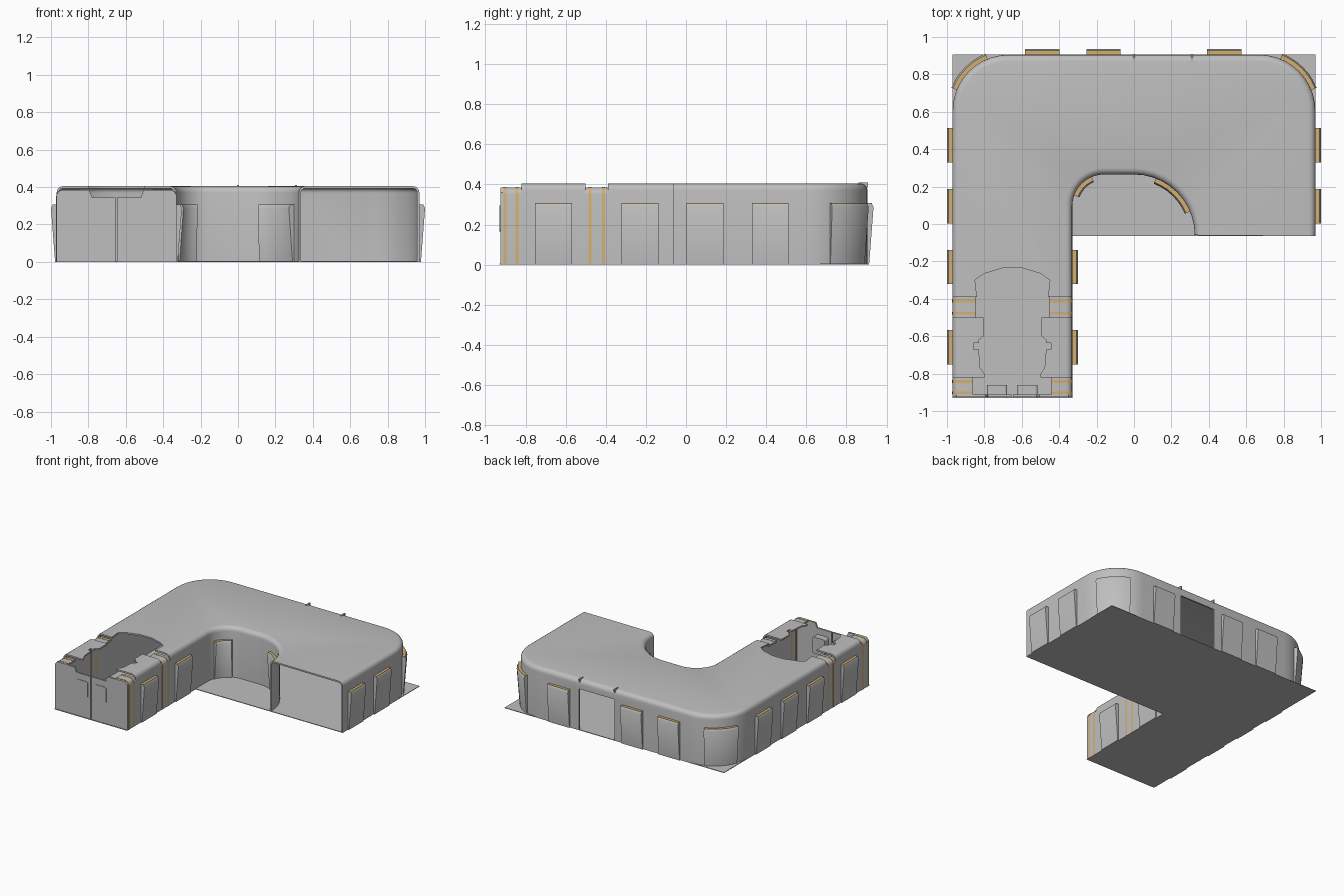
import bpy, bmesh
from math import sin, cos, radians

if "Cube" in bpy.data.objects:
    bpy.data.objects.remove(bpy.data.objects["Cube"])


def material(name, rgb):
    m = bpy.data.materials.new(name)
    m.use_nodes = True
    m.diffuse_color = (*rgb, 1)
    m.node_tree.nodes["Principled BSDF"].inputs["Base Color"].default_value = (*rgb, 1)
    return m


GREY = material("plain grey", (0.52, 0.52, 0.52))
GOLD = material("warm gold", (0.65, 0.43, 0.16))
CX = -0.65          # centre line of the long wing
HALF = 0.32         # half width of the long wing


def finish(bm, name, mat):
    mesh = bpy.data.meshes.new(name)
    bm.to_mesh(mesh)
    bm.free()
    ob = bpy.data.objects.new(name, mesh)
    ob.data.materials.append(mat)
    bpy.context.collection.objects.link(ob)
    return ob


def smooth(ob):
    bpy.ops.object.select_all(action='DESELECT')
    ob.select_set(True)
    bpy.context.view_layer.objects.active = ob
    bpy.ops.object.convert(target='MESH')
    bpy.ops.object.shade_smooth_by_angle(angle=radians(35))


def arc(cx, cy, r, a0, a1, n=10):
    angles = [radians(a0 + (a1 - a0) * i / n) for i in range(n + 1)]
    return [(cx + r * cos(a), cy + r * sin(a)) for a in angles]


def prism(name, pts, lo, hi, mat=GREY, axis='z', bevel=0):
    """Closed polygon extruded along z, or along y for upright outlines."""
    bm = bmesh.new()
    place = (lambda p, t: (p[0], p[1], t)) if axis == 'z' else (lambda p, t: (p[0], t, p[1]))
    face = bm.faces.new([bm.verts.new(place(p, lo)) for p in pts])
    new = bmesh.ops.extrude_face_region(bm, geom=[face])["geom"]
    shift = place((0, 0), hi - lo)
    bmesh.ops.translate(bm, vec=shift, verts=[v for v in new if isinstance(v, bmesh.types.BMVert)])
    bmesh.ops.recalc_face_normals(bm, faces=bm.faces)
    if bevel:
        k = 2 if axis == 'z' else 1
        edges = [e for e in bm.edges if abs((e.verts[0].co - e.verts[1].co)[k]) > (hi - lo) * .9]
        bmesh.ops.bevel(bm, geom=edges, offset=bevel, segments=3, affect='EDGES', profile=.5)
    return finish(bm, name, mat)


def rect(x0, x1, y0, y1):
    return [(x0, y0), (x1, y0), (x1, y1), (x0, y1)]


def is_open(x, y):
    """Outline edges that carry no wall: the roof hole and the open end."""
    return (y < -.2 and abs(x - CX) < HALF - .003) or (y < -.05 and x > .33)


def shell(name, pts, top, mat=GREY, thick=.012, lip=.035):
    """Thin wall and roof with a rounded eave, hollow underneath."""
    bm = bmesh.new()
    low = [bm.verts.new((x, y, 0)) for x, y in pts]
    high = [bm.verts.new((x, y, top)) for x, y in pts]
    bm.faces.new(high)
    eaves = []
    for i in range(len(pts)):
        j = (i + 1) % len(pts)
        if not is_open((pts[i][0] + pts[j][0]) / 2, (pts[i][1] + pts[j][1]) / 2):
            bm.faces.new((low[i], low[j], high[j], high[i]))
            eaves.append(bm.edges.get((high[i], high[j])))
    bmesh.ops.delete(bm, geom=[v for v in low if not v.link_faces], context='VERTS')
    bmesh.ops.recalc_face_normals(bm, faces=bm.faces)
    if max(bm.faces, key=lambda f: f.calc_area() * abs(f.normal.z)).normal.z < 0:
        bmesh.ops.reverse_faces(bm, faces=bm.faces)
    bmesh.ops.bevel(bm, geom=eaves, offset=lip, segments=4, affect='EDGES', profile=.5)
    ob = finish(bm, name, mat)
    mod = ob.modifiers.new("thickness", 'SOLIDIFY')
    mod.thickness, mod.offset = thick, -1
    return ob


def sweep(name, stations, profile, mat):
    """Carry a profile of (outward, height) points along (x, y, nx, ny) stations."""
    bm = bmesh.new()
    rings = [[bm.verts.new((x + nx * o, y + ny * o, z)) for o, z in profile]
             for x, y, nx, ny in stations]
    n = len(profile)
    for a, b in zip(rings, rings[1:]):
        for i in range(n):
            bm.faces.new((a[i], a[(i + 1) % n], b[(i + 1) % n], b[i]))
    bm.faces.new(rings[0])
    bm.faces.new(rings[-1])
    bmesh.ops.recalc_face_normals(bm, faces=bm.faces)
    smooth(finish(bm, name, mat))


# Floor slab
prism("floor_slab", [(-.97, -.93), (-.33, -.93), (-.33, -.065), (.97, -.065),
                     (.97, .905), (-.97, .905)], 0, .005)

# Main hall: courtyard curve, outer rounded corners, roof hole edge
hole = [(.19, -.39), (.2, -.3), (.15, -.265), (.05, -.235)]
outline = [(.97, -.065)] + arc(.67, .605, .3, 0, 90) + arc(-.67, .605, .3, 90, 180)
outline += [(CX - HALF, -.39)] + [(CX - d, y) for d, y in hole]
outline += [(CX + d, y) for d, y in reversed(hole)] + [(CX + HALF, -.39)]
outline += arc(-.16, .095, .17, 180, 90) + arc(0, -.06, .325, 90, 0)
hall = shell("main_hall", outline, .405)

# Rear doorway
cutter = prism("doorway_cutter", rect(0, .31, .85, .95), .005, .33)
cutter.hide_render = True
cut = hall.modifiers.new("doorway", 'BOOLEAN')
cut.operation, cut.object, cut.solver = 'DIFFERENCE', cutter, 'EXACT'
smooth(hall)
bpy.data.objects.remove(cutter)
for x in (0, .31):
    prism("doorway_stud", rect(x - .006, x + .006, .86, .908), .385, .41)

# Front wing: ribs, gold bands and roof ledges on both sides
ledge = [(.32, -.5), (.155, -.5), (.155, -.6), (.18, -.62), (.18, -.635), (.207, -.635),
         (.207, -.67), (.18, -.67), (.172, -.77), (.15, -.8), (.15, -.82), (.32, -.82)]
for side, s in (("right", -1), ("left", 1)):
    smooth(shell(side + "_roof_ledge", [(CX + s * d, y) for d, y in ledge], .405))
    for tag, y0, y1, inner in (("rear", -.5, -.39, .195), ("front", -.925, -.82, .21)):
        xs = sorted((CX + s * inner, CX + s * HALF))
        smooth(shell(f"{side}_{tag}_rib", rect(*xs, y0, y1), .385))
        for yb in (y0 + .022, y1 - .022):
            xs = sorted((CX + s * inner, CX + s * (HALF + .002)))
            smooth(shell(f"{side}_{tag}_band", rect(*xs, yb - .007, yb + .007),
                         .387, GOLD, .016))

# Front wall: two leaves, each with a boxed window
leaf = [(.004, 0), (.32, 0), (.32, .36), (.3, .383), (.145, .383), (.13, .345), (.004, .345)]
for side, s in (("right", -1), ("left", 1)):
    prism(side + "_front_leaf", [(CX + s * d, z) for d, z in leaf], -.926, -.912, axis='y')
    xs = sorted((CX + s * .028, CX + s * .135))
    prism(side + "_front_window", rect(*xs, .165, .295), -.93, -.86, axis='y', bevel=.015)

# Tapered window bays with gold caps
BAY = [(-.005, 0), (.008, 0), (.03, .287), (.022, .303), (-.005, .303)]
CAP = [(0, .302), (.022, .302), (.022, .306), (0, .306)]


def bay(stations):
    sweep("window_bay", stations, BAY, GREY)
    sweep("window_bay_cap", stations, CAP, GOLD)


W = .092
for y in (-.66, -.23, .095, .42):
    bay([(-.97, y - W, -1, 0), (-.97, y + W, -1, 0)])
    x = -.33 if y < 0 else .97
    bay([(x, y - W, 1, 0), (x, y + W, 1, 0)])
for x in (-.49, -.163, .483):
    bay([(x - W, .905, 0, 1), (x + W, .905, 0, 1)])

# Curved bays: two outer corners and two in the courtyard
for cx, cy, r, a0, a1, out in ((.67, .605, .3, 22, 68, 1), (-.67, .605, .3, 112, 158, 1),
                               (-.16, .095, .17, 113, 160, -1), (0, -.06, .325, 23, 69, -1)):
    bay([(x, y, out * (x - cx) / r, out * (y - cy) / r) for x, y in arc(cx, cy, r, a0, a1, 6)])
